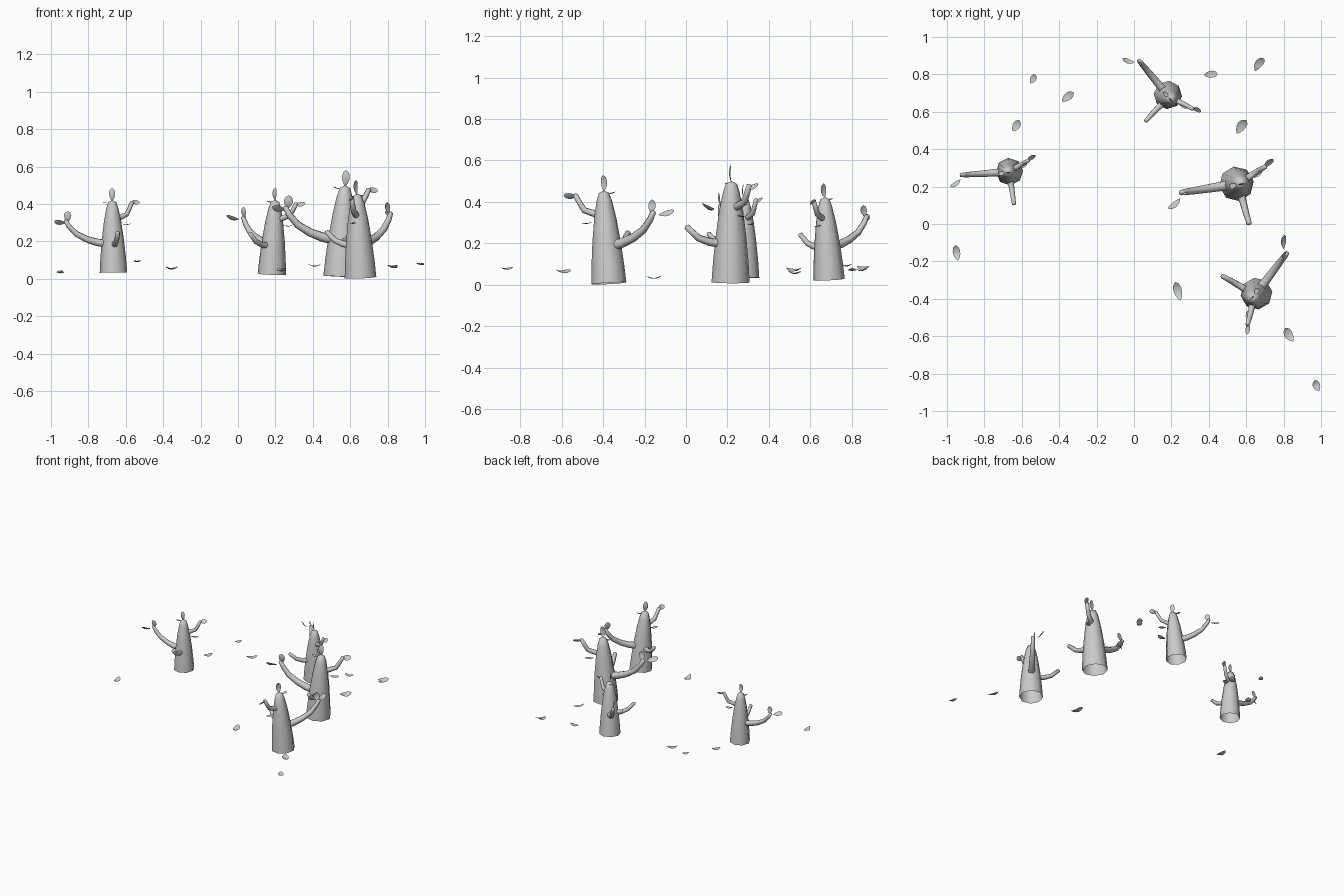
import bpy, bmesh
from math import radians, cos, sin, pi
from mathutils import Matrix, Vector

if "Cube" in bpy.data.objects:
    bpy.data.objects.remove(bpy.data.objects["Cube"])


def finish(bm, name, mat=None, smooth=True):
    bmesh.ops.recalc_face_normals(bm, faces=bm.faces)
    me = bpy.data.meshes.new(name)
    bm.to_mesh(me)
    bm.free()
    for p in me.polygons:
        p.use_smooth = smooth
    ob = bpy.data.objects.new(name, me)
    bpy.context.collection.objects.link(ob)
    if mat:
        ob.matrix_world = mat
    return ob


def skin(bm, rings, cap):
    """Join rings of points with quads, closing the last one to a tip."""
    loops = [[bm.verts.new(p) for p in r] for r in rings]
    n = len(loops[0])
    for a, b in zip(loops, loops[1:]):
        for i in range(n):
            bm.faces.new((a[i], a[(i + 1) % n], b[(i + 1) % n], b[i]))
    tip = bm.verts.new(cap)
    for i in range(n):
        bm.faces.new((loops[-1][i], loops[-1][(i + 1) % n], tip))


def branch(bm, az, path, r0, r1, n=7):
    """Tapered tube along (radius, height) points in the vertical plane at az."""
    side = Vector((-sin(az), cos(az), 0))
    pts = [Vector((r * cos(az), r * sin(az), z)) for r, z in path]
    rings = []
    for k, p in enumerate(pts):
        d = (pts[min(k + 1, len(pts) - 1)] - pts[max(k - 1, 0)]).normalized()
        up = d.cross(side)
        rad = r0 + (r1 - r0) * k / (len(pts) - 1)
        rings.append([p + rad * (cos(2 * pi * i / n) * side + sin(2 * pi * i / n) * up)
                      for i in range(n)])
    skin(bm, rings, pts[-1] + d * r1 * 0.6)


def leaf(bm, pos, az, pitch, roll, length, width, sag=0.12):
    """Cupped teardrop leaf that starts at pos and points along az/pitch (degrees)."""
    m = (Matrix.Translation(pos) @ Matrix.Rotation(radians(az), 4, 'Z')
         @ Matrix.Rotation(radians(-pitch), 4, 'Y') @ Matrix.Rotation(radians(roll), 4, 'X'))
    rows = []
    for t, w in ((0.0, 0), (0.15, 0.5), (0.38, 0.9), (0.62, 1), (0.85, 0.75), (1.0, 0)):
        dip = -sag * length * 4 * t * (1 - t)
        if w == 0:
            rows.append([bm.verts.new(m @ Vector((t * length, 0, 0)))])
        else:
            rows.append([bm.verts.new(m @ Vector((t * length, s * w * width / 2,
                                                  dip + abs(s) * w * width * 0.1)))
                         for s in (-1, 0, 1)])
    for a, b in zip(rows, rows[1:]):
        if len(a) == 1:
            bm.faces.new((a[0], b[0], b[1]))
            bm.faces.new((a[0], b[1], b[2]))
        elif len(b) == 1:
            bm.faces.new((a[0], b[0], a[1]))
            bm.faces.new((a[1], b[0], a[2]))
        else:
            for i in (0, 1):
                bm.faces.new((a[i], b[i], b[i + 1], a[i + 1]))


def polar(az, r, z):
    return Vector((r * cos(radians(az)), r * sin(radians(az)), z))


def tree(tag, loc, height, az, lean):
    """Unit-height stump whose long branch points to +x, then placed and leaned."""
    mat = (Matrix.Translation(loc) @ Matrix.Rotation(radians(az), 4, 'Z')
           @ Matrix.Rotation(radians(-lean), 4, 'Y') @ Matrix.Scale(height, 4))
    # trunk, open at the bottom
    bm = bmesh.new()
    profile = ((0.19, 0), (0.177, 0.2), (0.153, 0.45), (0.12, 0.7), (0.085, 0.88), (0.056, 0.97))
    skin(bm, [[(r * cos(i * pi / 4), r * sin(i * pi / 4), z) for i in range(8)]
              for r, z in profile], (0, 0, 1))
    finish(bm, "trunk_" + tag, mat)
    # long, low and upper branches
    bm = bmesh.new()
    branch(bm, 0, ((0.08, 0.40), (0.22, 0.42), (0.36, 0.465), (0.5, 0.54),
                   (0.6, 0.645), (0.65, 0.725)), 0.058, 0.03)
    branch(bm, radians(95), ((0.08, 0.38), (0.22, 0.40), (0.33, 0.44), (0.45, 0.55)), 0.045, 0.03)
    branch(bm, radians(205), ((0.05, 0.73), (0.15, 0.77), (0.225, 0.80), (0.265, 0.87),
                              (0.315, 0.97)), 0.04, 0.028)
    finish(bm, "branches_" + tag, mat)
    # leaves growing on the tree
    bm = bmesh.new()
    leaf(bm, (0, 0, 0.985), 90, 88, 0, 0.18, 0.085)
    leaf(bm, polar(0, 0.62, 0.71), 90, 80, 0, 0.15, 0.10)
    leaf(bm, polar(5, 0.67, 0.69), 34, 12, 45, 0.18, 0.085)
    leaf(bm, polar(205, 0.30, 0.96), 212, 5, 45, 0.14, 0.085)
    leaf(bm, polar(200, 0.14, 0.67), 200, 0, 0, 0.14, 0.07)
    leaf(bm, polar(10, 0.05, 0.96), 10, 10, 0, 0.09, 0.06)
    finish(bm, "leaves_" + tag, mat)


tree("left", (-0.666, 0.28, 0.034), 0.388, 184, -1)
tree("right", (0.548, 0.215, 0.012), 0.49, 189, 3)
tree("back", (0.181, 0.69, 0.025), 0.40, 130, 4)
tree("front", (0.655, -0.372, 0.007), 0.45, 53, 4)

# fallen leaves: centre x, y, z, direction, roll, length, width
bm = bmesh.new()
for x, y, z, a, r, l, w in (
        (-0.54, 0.775, 0.092, 60, 0, 0.055, 0.034), (-0.355, 0.68, 0.058, 40, 0, 0.08, 0.042),
        (-0.63, 0.525, 0.058, 60, 0, 0.07, 0.042), (-0.948, -0.155, 0.038, 100, 0, 0.085, 0.04),
        (0.41, 0.80, 0.073, 5, 0, 0.075, 0.038), (0.67, 0.855, 0.083, 50, 20, 0.08, 0.045),
        (0.66, 0.845, 0.07, 65, 0, 0.06, 0.035), (0.575, 0.52, 0.075, 55, 15, 0.09, 0.05),
        (0.235, -0.36, 0.052, 105, 0, 0.105, 0.045), (0.83, -0.592, 0.067, 120, 15, 0.085, 0.048),
        (0.978, -0.865, 0.078, 110, 10, 0.065, 0.04)):
    start = Vector((x, y, z + 0.008)) - polar(a, l / 2, 0)
    leaf(bm, start, a, 0, r, l, w, 0.2)
finish(bm, "fallen_leaves")
